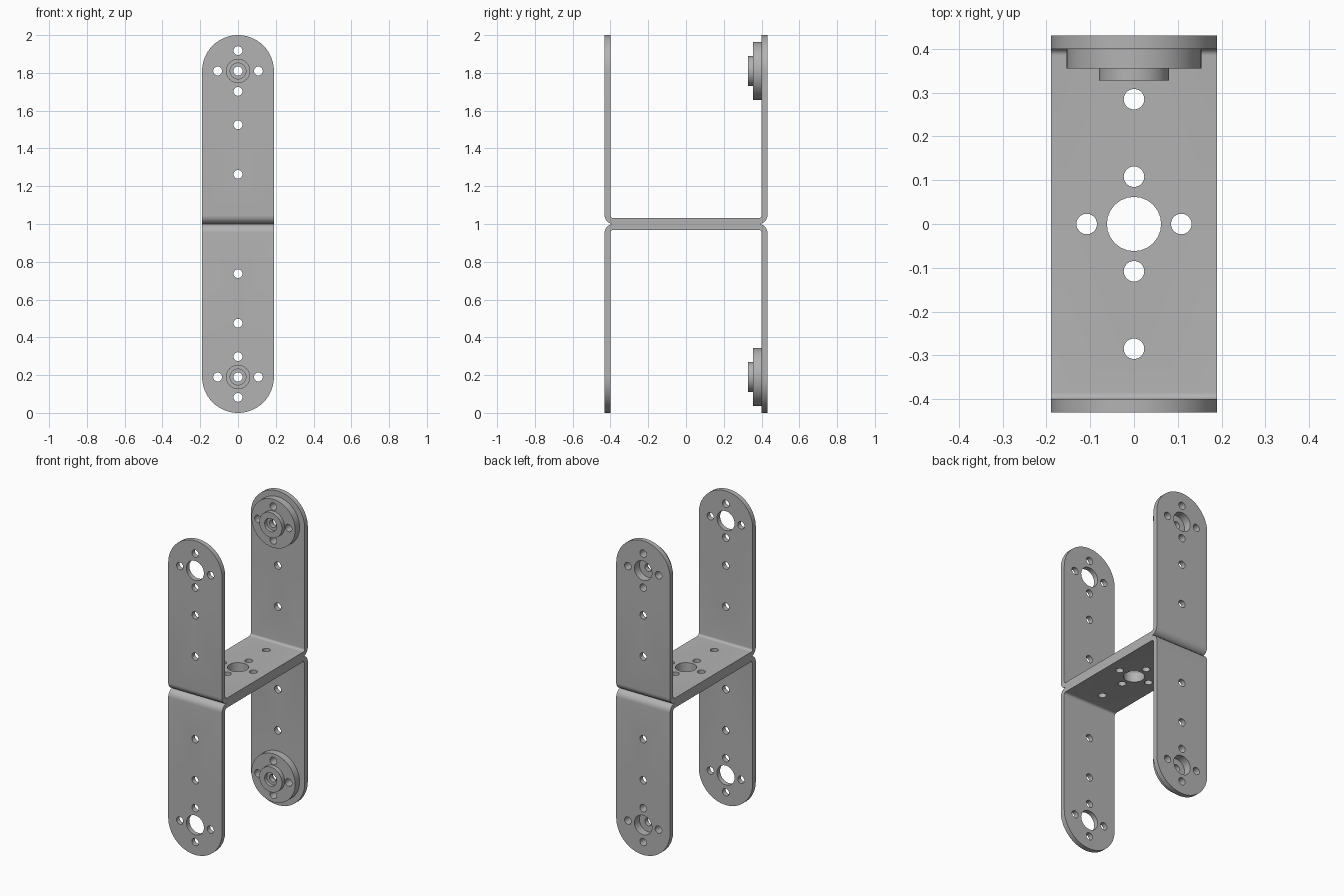
import bpy, bmesh
from math import pi, sin, cos, radians
from mathutils import Matrix, Vector

cube = bpy.data.objects.get("Cube")
if cube:
    bpy.data.objects.remove(cube, do_unlink=True)

HALF_W, HALF_D, THICK = 0.19, 0.431, 0.031
PIVOT = 1.81            # height of the servo axis on the upper bracket
RING, SMALL, BIG = 0.108, 0.0235, 0.062
ACROSS = Matrix.Rotation(pi / 2, 4, 'X')    # turns a z cylinder to lie along y

metal = bpy.data.materials.new("grey metal")
metal.use_nodes = True
grey = (0.45, 0.45, 0.45, 1)
metal.diffuse_color = grey
metal.node_tree.nodes["Principled BSDF"].inputs["Base Color"].default_value = grey


def make_object(name, bm):
    bmesh.ops.recalc_face_normals(bm, faces=bm.faces)
    mesh = bpy.data.meshes.new(name)
    bm.to_mesh(mesh)
    bm.free()
    mesh.materials.append(metal)
    obj = bpy.data.objects.new(name, mesh)
    bpy.context.collection.objects.link(obj)
    return obj


def extrude_outline(name, points, offset):
    bm = bmesh.new()
    face = bm.faces.new([bm.verts.new(p) for p in points])
    new = bmesh.ops.extrude_face_region(bm, geom=[face])["geom"]
    bmesh.ops.translate(bm, vec=offset, verts=[v for v in new if isinstance(v, bmesh.types.BMVert)])
    return make_object(name, bm)


def arc(cx, cy, r, start, end, steps):
    angles = [radians(start + (end - start) * i / steps) for i in range(steps + 1)]
    return [(cx + r * cos(a), cy + r * sin(a)) for a in angles]


def drill(bm, centre, r, depth, turn, sides=24):
    bmesh.ops.create_cone(bm, cap_ends=True, segments=sides, radius1=r, radius2=r,
                          depth=depth, matrix=Matrix.Translation(centre) @ turn)


def boolean(obj, tool, operation):
    mod = obj.modifiers.new("cut", 'BOOLEAN')
    mod.object, mod.operation, mod.solver = tool, operation, 'EXACT'
    graph = bpy.context.evaluated_depsgraph_get()
    mesh = bpy.data.meshes.new_from_object(obj.evaluated_get(graph))
    obj.modifiers.clear()
    obj.data = mesh
    bpy.data.objects.remove(tool, do_unlink=True)


def smooth(obj):
    bpy.ops.object.select_all(action='DESELECT')
    obj.select_set(True)
    bpy.context.view_layer.objects.active = obj
    bpy.ops.object.shade_smooth_by_angle(angle=radians(30))


def ring_holes():
    return [(RING * cos(i * pi / 2), RING * sin(i * pi / 2)) for i in range(4)]


# U-shaped bracket: bent strip profile, right half mirrored to the left
outer_r, inner_r = 0.046, 0.015
c = HALF_D - outer_r
outer = arc(c, 1 + outer_r, outer_r, -90, 0, 8) + [(HALF_D, 2.0)]
inner = [(HALF_D - THICK, 2.0)] + arc(c, 1 + outer_r, inner_r, 0, -90, 8)
half = outer + inner
profile = half + [(-y, z) for y, z in reversed(half)]
upper = extrude_outline("upper_bracket", [(-HALF_W, y, z) for y, z in profile], Vector((2 * HALF_W, 0, 0)))

# Rounded arm ends
ends = [(-0.3, 0.9), (0.3, 0.9), (0.3, PIVOT - 0.2), (HALF_W, PIVOT - 0.2)]
ends += arc(0, PIVOT, HALF_W, 0, 180, 32) + [(-HALF_W, PIVOT - 0.2), (-0.3, PIVOT - 0.2)]
boolean(upper, extrude_outline("end_shape", [(x, -0.6, z) for x, z in ends], Vector((0, 1.2, 0))), 'INTERSECT')

# Holes through the arms and the web
bm = bmesh.new()
drill(bm, (0, 0, PIVOT), BIG, 1.2, ACROSS)
drill(bm, (0, 0, 1), BIG, 0.2, Matrix())
for a, b in ring_holes():
    drill(bm, (a, 0, PIVOT + b), SMALL, 1.2, ACROSS)
    drill(bm, (a, b, 1), SMALL, 0.2, Matrix())
for z in (1.263, 1.525):
    drill(bm, (0, 0, z), SMALL, 1.2, ACROSS)
for y in (-0.285, 0.285):
    drill(bm, (0, y, 1), SMALL, 0.2, Matrix())
boolean(upper, make_object("hole_cutter", bm), 'DIFFERENCE')
smooth(upper)

# Stepped hub on the back arm: turned profile of (radius, y)
turned = [(0.024, 0.38), (BIG, 0.38), (BIG, 0.4), (0.154, 0.4), (0.154, 0.355), (0.08, 0.355),
          (0.08, 0.328), (0.042, 0.328), (0.042, 0.35), (0.024, 0.35)]
bm = bmesh.new()
verts = [bm.verts.new((r, y, PIVOT)) for r, y in turned]
edges = [bm.edges.new((verts[i - 1], verts[i])) for i in range(len(verts))]
bmesh.ops.spin(bm, geom=verts + edges, cent=(0, 0, PIVOT), axis=(0, 1, 0),
               angle=2 * pi, steps=48, use_merge=True)
bmesh.ops.remove_doubles(bm, verts=bm.verts, dist=0.0001)
hub = make_object("upper_hub", bm)
bm = bmesh.new()
for a, b in ring_holes():
    drill(bm, (a, 0.38, PIVOT + b), SMALL, 0.2, ACROSS)
boolean(hub, make_object("hub_hole_cutter", bm), 'DIFFERENCE')
smooth(hub)

# Lower bracket and hub: same parts turned over
for part, name in ((upper, "lower_bracket"), (hub, "lower_hub")):
    lower = bpy.data.objects.new(name, part.data)
    lower.location = (0, 0, 2)
    lower.rotation_euler = (0, pi, 0)
    bpy.context.collection.objects.link(lower)
